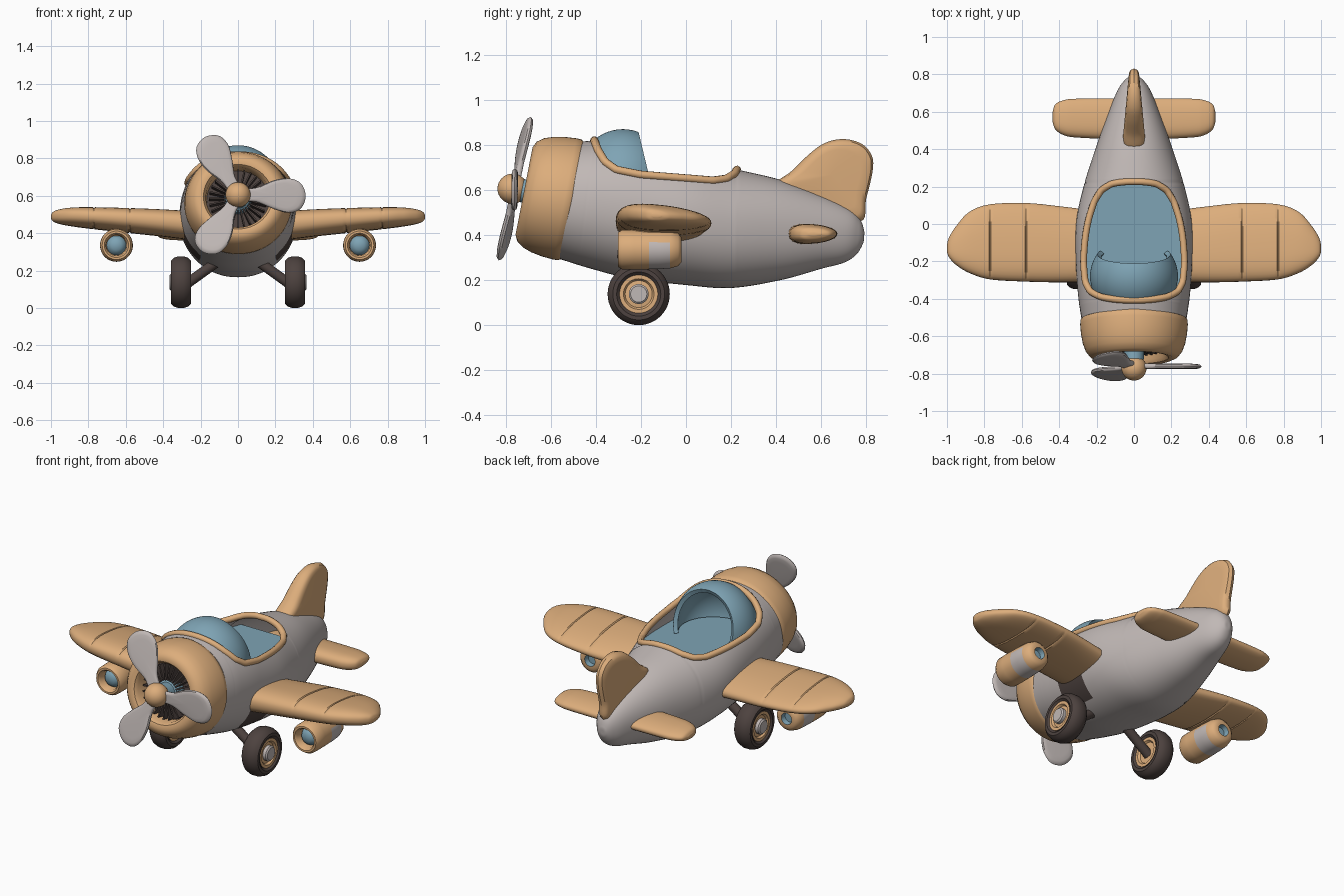
import bpy, bmesh, math
from mathutils import Matrix, Vector

if "Cube" in bpy.data.objects:
    bpy.data.objects.remove(bpy.data.objects["Cube"])

TAN, GREY, BLUE, BROWN = range(4)
MATS = []
for name, col in (("tan paint", (.72, .42, .20)), ("light grey metal", (.53, .48, .465)),
                  ("blue glass", (.21, .37, .46)), ("dark brown rubber", (.075, .055, .05))):
    m = bpy.data.materials.new(name)
    m.diffuse_color = (*col, 1)
    m.use_nodes = True
    m.node_tree.nodes["Principled BSDF"].inputs["Base Color"].default_value = m.diffuse_color
    MATS.append(m)
T, R = Matrix.Translation, Matrix.Rotation
I4 = Matrix.Identity(4)
rad = math.radians


def finish(name, bm, angle=40):
    bmesh.ops.remove_doubles(bm, verts=bm.verts, dist=1e-5)
    bmesh.ops.dissolve_degenerate(bm, edges=bm.edges, dist=1e-6)
    bmesh.ops.recalc_face_normals(bm, faces=bm.faces)
    me = bpy.data.meshes.new(name)
    bm.to_mesh(me)
    bm.free()
    for m in MATS:
        me.materials.append(m)
    ob = bpy.data.objects.new(name, me)
    bpy.context.collection.objects.link(ob)
    smooth(ob, angle)
    return ob


def smooth(ob, angle=40):
    bpy.ops.object.select_all(action='DESELECT')
    ob.select_set(True)
    bpy.context.view_layer.objects.active = ob
    bpy.ops.object.shade_smooth_by_angle(angle=rad(angle))


def solidify(ob, thickness):
    md = ob.modifiers.new("thickness", 'SOLIDIFY')
    md.thickness, md.offset = thickness, -1
    bpy.ops.object.modifier_apply(modifier=md.name)
    smooth(ob)


def loft(name, rings, mats, mtx=I4, closed=True):
    """Skin between rings of equal length; mats is one index or one per gap."""
    bm = bmesh.new()
    vs = [[bm.verts.new(mtx @ Vector(p)) for p in r] for r in rings]
    n = len(rings[0])
    for i in range(len(vs) - 1):
        for j in range(n if closed else n - 1):
            k = (j + 1) % n
            f = bm.faces.new((vs[i][j], vs[i][k], vs[i + 1][k], vs[i + 1][j]))
            f.material_index = mats if isinstance(mats, int) else mats[i]
    return finish(name, bm)


def lathe(name, prof, mats, mtx=I4, n=48):
    return loft(name, [[(r * math.cos(2 * math.pi * k / n), r * math.sin(2 * math.pi * k / n), h)
                        for k in range(n)] for r, h in prof], mats, mtx)


def cr(pts, t, cyc=False):
    """Catmull-Rom point through a list of tuples."""
    n = len(pts)
    i = int(t) if cyc else min(int(t), n - 2)
    u = t - i
    g = (lambda k: pts[k % n]) if cyc else (lambda k: pts[max(0, min(n - 1, k))])
    return [.5 * (2 * b + (c - a) * u + (2 * a - 5 * b + 4 * c - d) * u * u + (3 * b - a - 3 * c + d) * u ** 3)
            for a, b, c, d in zip(g(i - 1), g(i), g(i + 1), g(i + 2))]


def pillow(name, outline, half, mat, mtx):
    """Rounded plate from an outline; half(x, y) is the half thickness."""
    pts = [cr(outline, k / 6, True) for k in range(len(outline) * 6)]
    cx, cy = (sum(c) / len(pts) for c in zip(*pts))
    rings = []
    for s, h in ((0, 1), (.7, 1), (.86, .9), (.95, .65), (1, 0), (.95, -.65), (.86, -.9), (.7, -1), (0, -1)):
        rings.append([(cx + (x - cx) * s, cy + (y - cy) * s, h * half(x, y) if s else h * half(cx, cy)) for x, y in pts])
    return loft(name, rings, mat, mtx)


# Fuselage sections: top y, top z, bottom y, bottom z, half width
SEC = [(-.46, .815, -.565, .295, .28), (-.36, .822, -.42, .25, .298), (-.2, .81, -.25, .208, .31),
       (0, .757, 0, .178, .31), (.2, .698, .2, .165, .27), (.42, .645, .42, .2, .2), (.6, .578, .6, .25, .135),
       (.72, .52, .70, .277, .09), (.77, .475, .755, .312, .055), (.79, .425, .785, .36, .025), (.791, .393, .791, .392, .001)]
CUT = [(-.415, .84), (-.39, .775), (-.36, .725), (-.31, .69), (-.2, .668), (0, .652), (.12, .642),
       (.18, .65), (.215, .672), (.25, .73)]


def se(v):
    return math.copysign(abs(v) ** .93, v)


def hull(s, a):
    ty, tz, by, bz, w = cr(SEC, s)
    k = se(math.sin(a))
    return Vector((w * se(math.cos(a)), (ty + by) / 2 + (ty - by) / 2 * k, (tz + bz) / 2 + (tz - bz) / 2 * k))


def cut_z(y):
    for (a, za), (b, zb) in zip(CUT, CUT[1:]):
        if a <= y <= b:
            return za + (zb - za) * (y - a) / (b - a)
    return 9


def edge_angle(s, target):
    """Angle at which the hull section reaches the target height."""
    f = lambda a: hull(s, a).z - target(hull(s, a).y)
    lo, hi = -math.pi / 2, math.pi / 2
    if f(hi) <= 0:
        return hi
    for _ in range(40):
        mid = (lo + hi) / 2
        lo, hi = (mid, hi) if f(mid) < 0 else (lo, mid)
    return lo


rings = []
for i in range(151):
    s = i * (len(SEC) - 1) / 150
    a0 = edge_angle(s, cut_z)
    span = math.pi + 2 * a0
    rings.append([hull(s, a0 - span * k / 56) for k in range(57)])
body = loft("fuselage", rings, GREY, closed=False)
for p in body.data.polygons:  # dark patch beside each landing strut
    c = p.center
    if abs(c.x) > .2 and -.3 < c.y < -.1 and .24 < c.z < .42:
        p.material_index = BROWN
solidify(body, .012)

# Cockpit rim following the opening
side = []
for i in range(3000):
    s = i * 5 / 3000
    a = edge_angle(s, cut_z)
    if a < math.pi / 2 - 1e-6:
        p = hull(s, a)
        if not side or (p - side[-1]).length > .014:
            side.append(p)
path = side + [Vector((-p.x, p.y, p.z)) for p in reversed(side)]
cu = bpy.data.curves.new("cockpit_rim", 'CURVE')
cu.dimensions, cu.bevel_depth, cu.bevel_resolution = '3D', .018, 3
sp = cu.splines.new('POLY')
sp.points.add(len(path) - 1)
for q, p in zip(sp.points, path):
    q.co = (*p, 1)
sp.use_cyclic_u = True
cu.materials.append(MATS[TAN])
rim = bpy.data.objects.new("cockpit_rim", cu)
bpy.context.collection.objects.link(rim)
bpy.ops.object.select_all(action='DESELECT')
rim.select_set(True)
bpy.context.view_layer.objects.active = rim
bpy.ops.object.convert(target='MESH')
smooth(bpy.context.object, 60)

# Cockpit floor
rows = []
for i in range(40):
    p = hull(.15 + i * .11, edge_angle(.15 + i * .11, lambda y: .57))
    rows.append([(p.x * .97, p.y, .57), (-p.x * .97, p.y, .57)])
loft("cockpit_floor", rows, BLUE, closed=False)

# Windshield: part of an ellipsoid shell
bm = bmesh.new()
bmesh.ops.create_uvsphere(bm, u_segments=64, v_segments=40, radius=1,
                          matrix=T((0, -.28, .62)) @ Matrix.Diagonal((.235, .22, .25, 1)))
for co, no in (((0, -.185, .75), (0, 1, .24)), ((0, 0, .575), (0, 0, -1))):
    bmesh.ops.bisect_plane(bm, geom=bm.verts[:] + bm.edges[:] + bm.faces[:], plane_co=co, plane_no=no, clear_outer=True)
for f in bm.faces:
    f.material_index = BLUE
solidify(finish("windshield", bm), .025)

# Cowling, engine and propeller on a tilted axis
AX = T((0, -.51, .555)) @ R(rad(79), 4, 'X')
WIDE = Matrix.Diagonal((1.05, 1, 1, 1))
lathe("cowling", [(.245, -.005), (.266, -.004), (.273, .006), (.274, .03), (.27, .08), (.261, .13), (.247, .17),
                  (.225, .2), (.198, .213), (.176, .208), (.163, .19), (.158, .08)], TAN, AX @ WIDE, 64)
lathe("engine_plate", [(0, .11), (.165, .11)], BROWN, AX @ WIDE)
bm = bmesh.new()
for k in range(28):
    bmesh.ops.create_cube(bm, size=1, matrix=AX @ R(2 * math.pi * k / 28, 4, 'Z') @ T((.11, 0, .14))
                          @ Matrix.Diagonal((.09, .008, .06, 1)))
for f in bm.faces:
    f.material_index = BROWN
finish("engine_fins", bm)
lathe("propeller_hub", [(.075, .1), (.075, .15), (.055, .17), (.05, .25), (0, .25)], BLUE, AX)
lathe("spinner", [(.067 * math.sin(math.pi * k / 16), .265 + .067 * math.cos(math.pi * k / 16)) for k in range(17)], TAN, AX)
BLADE = [(.02, .028), (.1, .042), (.19, .082), (.27, .094), (.335, .068), (.362, 0),
         (.335, -.068), (.27, -.09), (.19, -.07), (.1, -.036), (.02, -.026)]
for k in range(3):
    pillow("propeller_blade_%d" % (k + 1), BLADE, lambda x, y: .014, GREY,
           AX @ T((0, 0, .255)) @ R(rad(120 * k - 1), 4, 'Z') @ R(rad(10), 4, 'X'))


def wing(name, secs, sx, grooves=(), droop=.07):
    """Loft of rounded sections (x, front y, back y, z, half thickness)."""
    ts = [i / 8 for i in range((len(secs) - 1) * 8 + 1)] + [g + d for g in grooves for d in (-.03, .03)]
    rings = []
    for t in sorted(ts):
        x, y0, y1, z, h = cr(secs, t)
        h *= .9 if t in grooves else 1
        ring = []
        for k in range(40):
            a = 2 * math.pi * k / 40
            u, v = math.cos(a), math.sin(a)
            dy = (y1 - y0) / 2 * math.copysign(abs(u) ** .85, u)
            ring.append((sx * x, (y0 + y1) / 2 + dy, z + h * (1 - .25 * u) * math.copysign(abs(v) ** .85, v) - droop * dy))
        rings.append(ring)
    x, y0, y1, z, h = secs[-1]
    rings.append([(sx * x, (y0 + y1) / 2, z)] * 40)
    return loft(name, rings, TAN)


WING = [(.2, -.31, .07, .432, .075), (.4, -.312, .095, .45, .069), (.578, -.308, .112, .463, .063),
        (.77, -.296, .105, .476, .055), (.88, -.262, .065, .483, .048), (.95, -.22, -.01, .486, .038),
        (.988, -.18, -.07, .487, .025), (1.0, -.15, -.11, .487, .008)]
STAB = [(.04, .45, .672, .405, .044), (.3, .462, .67, .405, .042), (.375, .475, .662, .405, .038),
        (.42, .505, .64, .405, .027), (.435, .545, .6, .405, .008)]
TYRE = [(.085, .04), (.098, .053), (.115, .053), (.13, .038), (.138, .015)]
HUB = [(0, .062), (.036, .062), (.044, .055), (.044, .036), (.06, .034), (.068, .046), (.085, .046)]
WHEEL = HUB + TYRE + [(r, -h) for r, h in reversed(TYRE)] + [(.085, -.046), (.068, -.046), (.06, -.034), (0, -.034)]
WHEEL_MATS = [GREY] * 3 + [TAN] * 3 + [BROWN] * 11 + [TAN] * 4
POD = [(0, -.283), (.025, -.279), (.042, -.268), (.052, -.25), (.056, -.29), (.065, -.302), (.076, -.302), (.087, -.285),
       (.088, -.23), (.087, -.165), (.086, -.12), (.083, -.07), (.073, -.035), (.055, -.02), (.034, -.02), (.03, -.05), (0, -.05)]

for sx, sd in ((1, "right"), (-1, "left")):
    wing(sd + "_wing", WING, sx, (2, 3))
    wing(sd + "_tailplane", STAB, sx, droop=.0)
    # Landing gear
    lathe(sd + "_wheel", WHEEL, WHEEL_MATS, T((sx * .305, -.21, .138)) @ R(rad(90 * sx), 4, 'Y'))
    a, b = Vector((sx * .1, -.21, .255)), Vector((sx * .28, -.21, .125))
    lathe(sd + "_strut", [(0, 0), (.027, 0), (.027, (b - a).length), (0, (b - a).length)], BROWN,
          T(a) @ (b - a).to_track_quat('Z', 'Y').to_matrix().to_4x4(), 20)
    # Pod under the wing
    pod = lathe(sd + "_pod", POD, [BLUE] * 3 + [TAN] * 11 + [BLUE] * 2, T((sx * .65, 0, .335)) @ R(rad(-90), 4, 'X'))
    for p in pod.data.polygons:
        if -.165 < p.center.y < -.055 and p.center.z < .365:
            p.material_index = GREY
    lathe(sd + "_pod_pylon", [(.045, .37), (.04, .42), (.045, .46)], TAN,
          T((sx * .65, -.15, 0)) @ Matrix.Diagonal((1, 2.4, 1, 1)), 24)

# Tail fin, thinner towards the top and back
FIN = [(.39, .62), (.47, .685), (.55, .762), (.62, .81), (.7, .826), (.78, .805), (.826, .75), (.828, .68),
       (.8, .56), (.775, .46), (.6, .5), (.45, .56)]
pillow("tail_fin", FIN, lambda y, z: .058 - .065 * (y - .4), TAN,
       Matrix(((0, 0, 1, 0), (1, 0, 0, 0), (0, 1, 0, 0), (0, 0, 0, 1))))
